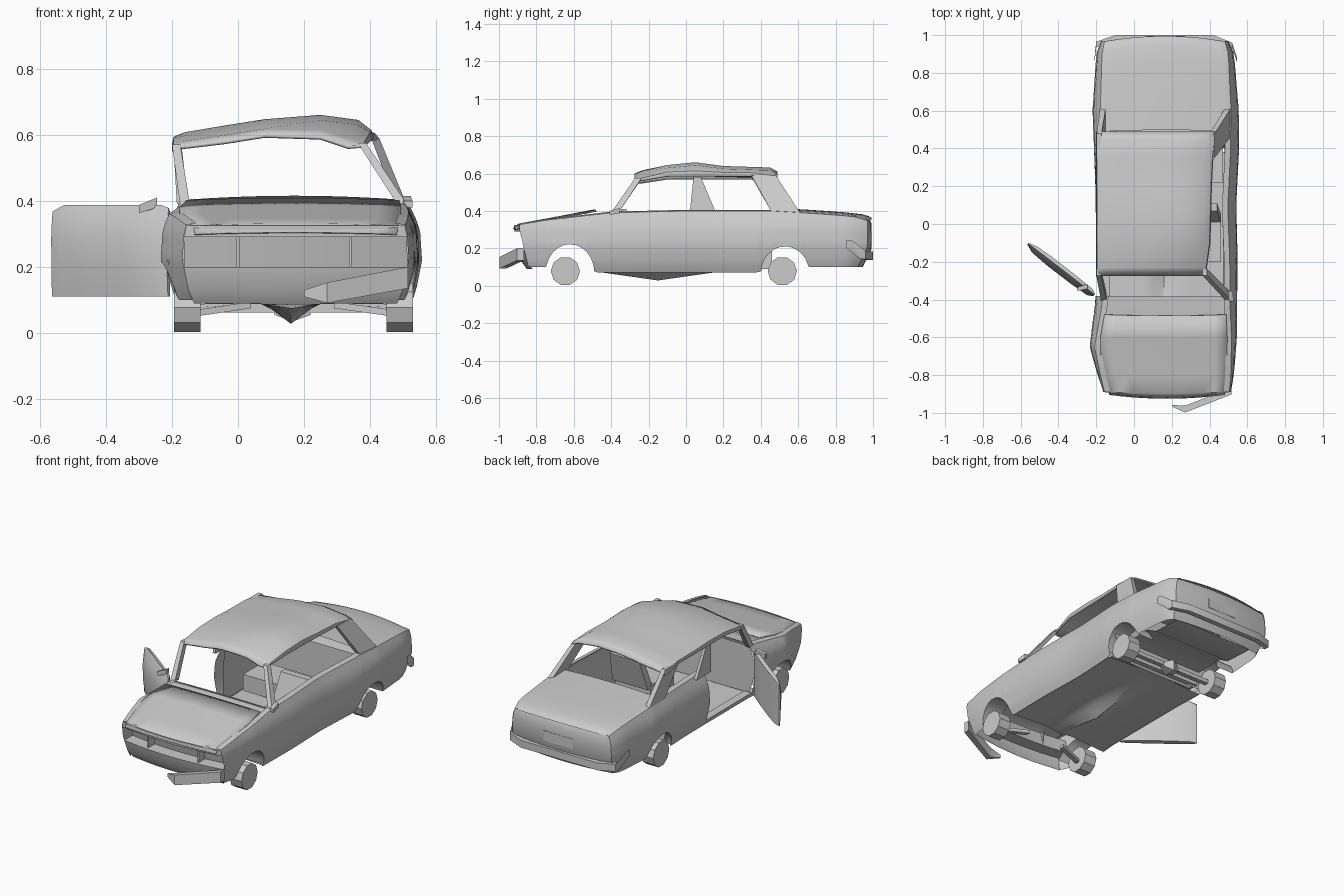
import bpy, math
from mathutils import Vector

if "Cube" in bpy.data.objects:
    bpy.data.objects.remove(bpy.data.objects["Cube"])

PLAN_L = [(-.9, -.165), (-.8, -.195), (-.65, -.235), (-.4, -.205), (.2, -.205), (.6, -.22), (.9, -.2), (.97, -.175)]
PLAN_R = [(-.9, .515), (-.8, .53), (-.6, .545), (-.2, .55), (.1, .542), (.4, .557), (.6, .555), (.9, .53), (.97, .5)]
BELT = [(-.9, .325), (-.75, .35), (-.4, .39), (0, .4), (.45, .4), (.7, .385), (.9, .37), (.98, .345)]
INSET = [(.06, .05), (.12, .02), (.22, 0), (.31, .006), (.35, .02), (.385, .038), (.41, .05)]
CX = .165


def interp(table, v):
    if v <= table[0][0]:
        return table[0][1]
    for (a, fa), (b, fb) in zip(table, table[1:]):
        if v <= b:
            return fa + (fb - fa) * (v - a) / (b - a)
    return table[-1][1]


def side_x(s, y, z):
    return interp(PLAN_L if s < 0 else PLAN_R, y) - s * interp(INSET, z)


def warp(y, z):
    # tuck the lower nose and tail inwards
    if y < -.75:
        return y + (-.75 - y) / .15 * max(0, .3 - z) * .25
    if y > .85:
        return y - (y - .85) / .12 * max(0, .2 - z) * .5
    return y


def make(name, verts, faces):
    me = bpy.data.meshes.new(name)
    me.from_pydata(verts, [], faces)
    ob = bpy.data.objects.new(name, me)
    bpy.context.collection.objects.link(ob)
    return ob


def grid(name, rows):
    n = len(rows[0])
    faces = [(i * n + j, i * n + j + 1, (i + 1) * n + j + 1, (i + 1) * n + j)
             for i in range(len(rows) - 1) for j in range(n - 1)]
    return make(name, [p for r in rows for p in r], faces)


def beam(name, pts, sizes, u=(1, 0, 0), v=(0, 1, 0)):
    u, v, verts, faces = Vector(u), Vector(v), [], []
    for p, (a, b) in zip(pts, sizes):
        verts += [Vector(p) + u * a / 2 * i + v * b / 2 * j for i, j in ((-1, -1), (1, -1), (1, 1), (-1, 1))]
    for k in range(len(pts) - 1):
        faces += [(4 * k + i, 4 * k + (i + 1) % 4, 4 * k + 4 + (i + 1) % 4, 4 * k + 4 + i) for i in range(4)]
    e = len(verts) - 4
    return make(name, verts, faces + [(3, 2, 1, 0), (e, e + 1, e + 2, e + 3)])


def box(name, x0, x1, y0, y1, z0, z1):
    c = ((x0 + x1) / 2, (y0 + y1) / 2)
    return beam(name, [(*c, z0), (*c, z1)], [(x1 - x0, y1 - y0)] * 2)


def span(a, b, n):
    return [a + (b - a) * i / n for i in range(n + 1)]


# lower edge of the sides with both wheel arches
ARCHES = [(-.62, .13, .222), (.53, .128, .21)]


def bottom(y):
    z = .1 if y < -.62 or y > .53 else .07
    for c, r, top in ARCHES:
        if abs(y - c) < r:
            z = max(z, .07 + (top - .07) * math.sqrt(1 - ((y - c) / r) ** 2))
    return z


def side_skin(name, s, y0, y1, top=None, lip=.03):
    ys = set(span(y0, y1, max(4, int((y1 - y0) / .06))))
    for c, r, _ in ARCHES:
        ys |= {c - r * math.cos(math.pi * i / 12) * .999 for i in range(13)}
    rows = []
    for y in sorted(v for v in ys if y0 <= v <= y1):
        b, t = bottom(y), top or interp(BELT, y)
        row = [(side_x(s, y, z), warp(y, z), z) for z in span(b, t, 9)]
        row.append((row[-1][0] - s * lip, row[-1][1], t + (0 if top else .006)))
        rows.append(row)
    grid(name, rows)


# body sides, with the open doorway on one side
side_skin("right_body_side", 1, -.89, .97)
side_skin("left_front_wing", -1, -.89, -.38)
side_skin("left_rear_side", -1, .06, .97)
side_skin("left_sill", -1, -.38, .06, .105, .05)

# inner door trim
for s, y0 in ((1, -.38), (-1, .06)):
    grid("inner_trim", [[(side_x(s, y, .3) - s * (.07 if z > .3 else .055), y, z)
                         for z in (.09, .2, .3, interp(BELT, y) + .004)] for y in span(y0, .46, 8)])

# wheel arch liners
for s in (-1, 1):
    for c, r, top in ARCHES:
        rows = []
        for i in range(13):
            y = c - .99 * r * math.cos(math.pi * i / 12)
            x = side_x(s, y, bottom(y))
            rows.append([(x - s * d, y, bottom(y)) for d in (0, .12)])
        grid("wheel_arch_liner", rows)


def end_panel(name, y_end, bow, profile):
    rows = []
    for dy, z in profile:
        l, r = side_x(-1, y_end, z), side_x(1, y_end, z)
        rows.append([((l + r) / 2 + (r - l) / 2 * u, warp(y_end, z) + bow * (1 - u * u) + dy, z)
                     for u in span(-1, 1, 10)])
    grid(name, rows)


# nose with empty grille recess, and tail panel
end_panel("nose_panel", -.89, -.03, [(.02, .09), (0, .13), (0, .2), (.08, .2), (.08, .29), (0, .29), (0, .325)])
end_panel("tail_panel", .965, .028, [(0, .1), (0, .13), (0, .2), (0, .28), (0, .33), (-.01, .352)])
for x in (0, .34):
    box("grille_divider", x - .004, x + .004, -.87, -.81, .2, .29)


# sprung bonnet, cowl and boot lid
def deck(name, ys, inset, zfun, crown, bow=0):
    rows = []
    for y in ys:
        b = interp(BELT, y)
        l, r = side_x(-1, y, b) + inset, side_x(1, y, b) - inset
        end = bow if abs(y) > .9 else bow * .3
        rows.append([(l + (r - l) * (u + 1) / 2, y + end * (1 - u * u), zfun(y) + crown * (1 - u * u))
                     for u in span(-1, 1, 10)])
    return grid(name, rows)


hood = deck("bonnet", [-.905, -.89, -.8, -.7, -.6, -.48], .022,
            lambda y: interp([(-.905, .3), (-.89, .325), (-.7, .36), (-.48, .402)], y), .007, -.02)
hood.modifiers.new("thickness", "SOLIDIFY").thickness = .006
deck("cowl", [-.5, -.44, -.385], .0, lambda y: interp(BELT, y) - .008, .004)
deck("boot_lid", [.49, .56, .65, .75, .85, .92, .955, .97], .02,
     lambda y: interp(BELT, y) + .006 - max(0, y - .955) * .6, .012, .025)

# firewall, rear bulkhead and floors
for n, y in (("firewall", -.4), ("rear_bulkhead", .46)):
    grid(n, [[(side_x(s, y, z) - s * .02, y, z) for s in (-1, 1)] for z in (.09, .2, .3, .39)])
grid("sagging_floor", [[(x, y, (.075 if k in (0, 10) else .088)
                         - .06 * max(0, 1 - abs(x - .16) / .08) * max(0, 1 - abs(y + .15) / .42))
                        for k, x in enumerate([side_x(-1, y, .07)] + span(.04, .28, 8) + [side_x(1, y, .07)])]
                       for y in [-.48, -.4, -.3, -.2, -.15, -.1, 0, .1, .2, .27, .38]])
grid("rear_floor", [[(-.1, y, z), (.44, y, z)] for y, z in ((.38, .088), (.45, .16), (.65, .16), (.72, .12), (.92, .11))])

# crushed roof, its front edge pressed down at the corners
ROOF = [(-.2, .55, 0), (-.195, .58, .3), (-.16, .602, .7), (-.04, .626, .9), (.08, .645, .9),
        (.25, .66, 1), (.36, .645, 1), (.4, .602, .4), (.405, .565, 0)]
DROP = [(-.275, -.05), (-.23, -.03), (-.1, -.015), (.05, 0), (.2, -.02), (.45, -.028), (.49, -.05)]
EDGE = [(-.275, -.025), (-.1, 0), (.3, .01), (.49, .03)]
roof = grid("crushed_roof", [[(x + (interp(EDGE, y) if x > .3 else 0), y,
                               z + w * interp(DROP, y) + (1 - w) * .02 * (abs(y - .1) < .3)
                               - (max(0, x - .12) * .12 * w if y < -.2 else 0))
                              for x, z, w in ROOF] for y in (-.275, -.23, -.1, .05, .2, .35, .45, .49)])
roof.modifiers.new("thickness", "SOLIDIFY").thickness = .01

# bent pillars: base, top, base size, top size
for n, a, b, sa, sb in (
        ("right_front_pillar", (.5, -.385, .385), (.375, -.255, .575), (.03, .04), (.025, .035)),
        ("left_front_pillar", (-.16, -.385, .385), (-.187, -.255, .57), (.03, .04), (.025, .035)),
        ("left_middle_pillar", (-.175, .09, .39), (-.188, .06, .58), (.02, .14), (.016, .04)),
        ("right_rear_pillar", (.495, .535, .39), (.415, .415, .59), (.03, .15), (.025, .13)),
        ("left_rear_pillar", (-.165, .535, .39), (-.185, .415, .58), (.03, .15), (.025, .13))):
    beam(n, [a, b], [sa, sb])

# open door hinged at the front
hinge, along, out = Vector((-.21, -.375, 0)), Vector((-.79, .61, 0)), Vector((-.61, -.79, 0))
section = [(.012, .11), (.028, .2), (.03, .29), (.018, .35), (-.002, .388), (-.022, .38), (-.022, .11), (.012, .11)]
rows = []
for s, k, cut in ((0, .3, .01), (.03, .85, 0), (.15, 1, 0), (.3, 1, 0), (.4, .8, 0), (.445, .2, .02)):
    rows.append([hinge + along * s + out * (o * k) + Vector((0, 0, z - (cut if z > .3 else 0))) for o, z in section])
grid("open_door", rows)
make("open_door_ends", rows[0][:-1] + rows[-1][:-1], [tuple(range(7)), tuple(range(13, 6, -1))])

# mirrors
beam("door_mirror", [(-.3, -.345, .375), (-.245, -.33, .395)], [(.02, .025), (.025, .03)], (0, 1, 0), (0, 0, 1))
beam("right_mirror", [(.515, -.41, .39), (.51, -.355, .4)], [(.025, .02), (.025, .03)], (1, 0, 0), (0, 0, 1))

# dangling front bumper and wrapped rear bumper
beam("front_bumper", [(.2, -.962, .12), (.27, -.98, .122), (.515, -.885, .168)],
     [(.008, .02), (.036, .062), (.036, .065)], (0, 1, 0), (0, 0, 1))
beam("rear_bumper", [(-.21, .86, .215), (-.2, .95, .165), (-.1, .985, .16), (.42, .985, .16), (.52, .945, .165), (.545, .87, .225)],
     [(.025, .04)] + [(.03, .045)] * 4 + [(.025, .04)], (0, 1, 0), (0, 0, 1))
box("number_panel", .07, .27, .975, .994, .22, .28)

# wheels and axles
for y in (-.645, .515):
    for x in (-.153, .49):
        bpy.ops.mesh.primitive_cylinder_add(vertices=10, radius=.078, depth=.08, location=(x, y, .078),
                                            rotation=(0, math.pi / 2, 0))
        bpy.context.object.name = "wheel"
beam("rear_axle", [(-.13, .515, .075), (.47, .515, .075)], [(.025, .025)] * 2, (0, 1, 0), (0, 0, 1))
beam("differential", [(.11, .515, .07), (.165, .515, .07), (.22, .515, .07)],
     [(.03, .03), (.08, .07), (.03, .03)], (0, 1, 0), (0, 0, 1))
for x0, x1 in ((-.13, .04), (.47, .29)):
    beam("front_suspension_arm", [(x0, -.645, .06), (x1, -.6, .085)], [(.03, .02)] * 2, (0, 1, 0), (0, 0, 1))

# seats
box("front_seat_cushion", .22, .46, -.2, .03, .12, .2)
beam("front_seat_back", [(.34, .03, .18), (.34, .09, .37)], [(.24, .05), (.2, .04)])
box("rear_seat_cushion", -.12, .47, .22, .42, .1, .2)

# smooth shading with sharp edges kept
bpy.ops.object.select_all(action='SELECT')
bpy.context.view_layer.objects.active = bpy.context.selected_objects[0]
bpy.ops.object.shade_smooth_by_angle(angle=math.radians(35))
